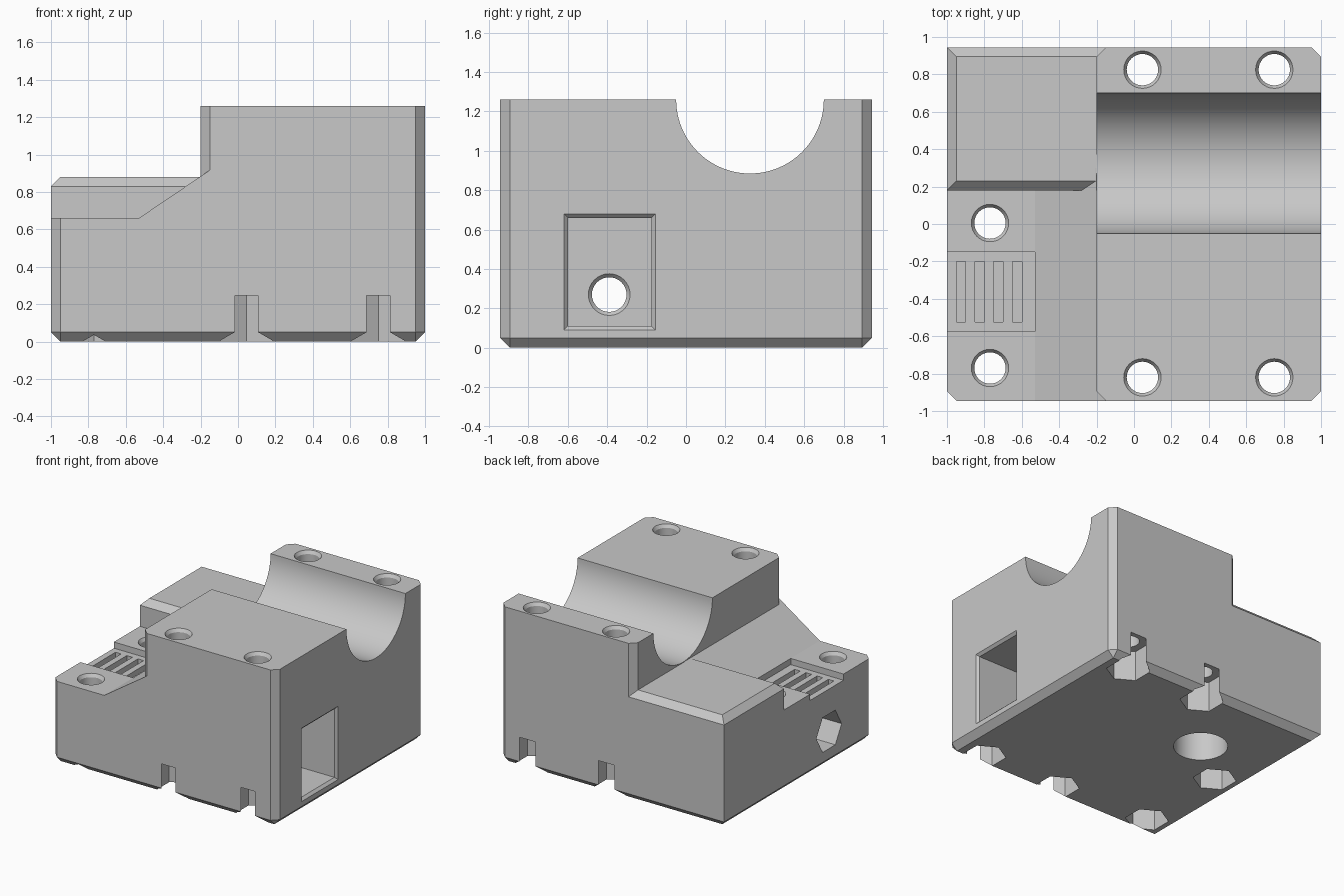
import bpy, bmesh, math

if "Cube" in bpy.data.objects:
    bpy.data.objects.remove(bpy.data.objects["Cube"])

# Single plastic colour
grey = bpy.data.materials.new("light_grey")
grey.use_nodes = True
COLOUR = (0.58, 0.58, 0.58, 1)
grey.diffuse_color = COLOUR
grey.node_tree.nodes["Principled BSDF"].inputs["Base Color"].default_value = COLOUR


def loft(name, rings):
    """Closed solid skinned through rings of equal point count."""
    bm = bmesh.new()
    vs = [[bm.verts.new(p) for p in r] for r in rings]
    n = len(rings[0])
    for a, b in zip(vs, vs[1:]):
        for i in range(n):
            j = (i + 1) % n
            bm.faces.new((a[i], a[j], b[j], b[i]))
    bm.faces.new(vs[0][::-1])
    bm.faces.new(vs[-1])
    bmesh.ops.remove_doubles(bm, verts=bm.verts, dist=1e-5)
    bmesh.ops.recalc_face_normals(bm, faces=bm.faces)
    mesh = bpy.data.meshes.new(name)
    bm.to_mesh(mesh)
    bm.free()
    mesh.materials.append(grey)
    ob = bpy.data.objects.new(name, mesh)
    bpy.context.collection.objects.link(ob)
    return ob


def rect(x0, x1, y0, y1, z):
    return [(x0, y0, z), (x1, y0, z), (x1, y1, z), (x0, y1, z)]


def box(name, x0, x1, y0, y1, z0, z1):
    return loft(name, [rect(x0, x1, y0, y1, z0), rect(x0, x1, y0, y1, z1)])


def rod(name, centre, axis, stations, sides, turn=0.0):
    """Round or polygonal cutter along x or z; stations are (position, radius)."""
    rings = []
    for t, r in stations:
        ring = []
        for i in range(sides):
            a = turn + math.tau * i / sides
            u, v = centre[0] + r * math.cos(a), centre[1] + r * math.sin(a)
            ring.append((t, u, v) if axis == "x" else (u, v, t))
        rings.append(ring)
    return loft(name, rings)


def combine(target, tool, operation):
    mod = target.modifiers.new(tool.name, "BOOLEAN")
    mod.operation, mod.solver, mod.object = operation, "EXACT", tool
    bpy.context.view_layer.objects.active = target
    bpy.ops.object.modifier_apply(modifier=mod.name)
    bpy.data.objects.remove(tool)


X, Y, C, TOP = 1.0, 0.945, 0.05, 1.26
LOW, SHELF = 0.66, 0.88

# Low front deck with a ramp rising into the tall block
profile = [(-1.1, -0.1), (0, -0.1), (0, 0.9), (-0.15, 0.917), (-0.53, LOW), (-1.1, LOW)]
body = loft("mount_body", [[(x, y, z) for x, z in profile] for y in (-1.0, 0.3)])

# Raised rear shelf with chamfered rim
shelf = loft("rear_shelf", [
    rect(-X - C, 0, 0.18, Y + C, -0.1),
    rect(-X - C, 0, 0.18, Y + C, SHELF - 2 * C),
    rect(-X, 0, 0.18, Y, SHELF - C),
    rect(-X + C, 0, 0.18 + C, Y - C, SHELF)])
combine(body, shelf, "UNION")

# Tall block with chamfered inner corners
plan = [(-0.2, -Y + C), (-0.1, -Y - C), (1.1, -Y - C),
        (1.1, Y + C), (-0.1, Y + C), (-0.2, Y - C)]
tall = loft("tall_block", [[(x, y, z) for x, y in plan] for z in (-0.1, TOP)])
combine(body, tall, "UNION")

# Outer envelope: chamfered bottom rim and three chamfered upright corners
outer = [(-X, -Y + C), (-X + C, -Y), (X - C, -Y), (X, -Y + C),
         (X, Y - C), (X - C, Y), (-X, Y)]
foot = [(math.copysign(X - C, x), math.copysign(Y - C, y)) for x, y in outer]
envelope = loft("envelope", [[(x, y, 0) for x, y in foot],
                             [(x, y, C) for x, y in outer],
                             [(x, y, TOP + 0.2) for x, y in outer]])
combine(body, envelope, "INTERSECT")

cutters = []

# Half-round bearing channel through the tall block
cutters.append(rod("channel", (0.325, TOP), "x", [(-0.4, 0.375), (1.1, 0.375)], 96))

# Screw holes with countersinks on top and nut traps underneath
holes = [(0.045, 0.825, TOP), (0.75, 0.825, TOP), (0.045, -0.82, TOP),
         (0.75, -0.82, TOP), (-0.77, 0.005, LOW), (-0.77, -0.77, LOW)]
for x, y, top in holes:
    cutters.append(rod("screw_hole", (x, y), "z",
                       [(-0.1, 0.084), (top - 0.025, 0.084), (top, 0.1), (top + 0.1, 0.1)], 32))
    cutters.append(rod("nut_trap", (x, y), "z", [(-0.1, 0.161), (0.245, 0.161)], 6, math.pi / 2))

# Blind round pocket in the underside
cutters.append(rod("sensor_pocket", (-0.38, 0.31), "z", [(-0.1, 0.2), (0.6, 0.2)], 48))

# Rectangular cavity in the side, with a flared mouth
def side(x, m):
    return [(x, -0.6 - m, 0.11 - m), (x, -0.175 + m, 0.11 - m),
            (x, -0.175 + m, 0.66 + m), (x, -0.6 - m, 0.66 + m)]

cutters.append(loft("side_cavity", [side(-0.2, 0), side(X - 0.02, 0),
                                    side(X, 0.02), side(X + 0.1, 0.02)]))

# Tension screw hole from the cavity to a hexagonal pocket on the other side
cutters.append(rod("tension_hole", (-0.39, 0.27), "x",
                   [(-1.1, 0.088), (-0.22, 0.088), (-0.2, 0.106), (-0.1, 0.106)], 32))
cutters.append(rod("tension_nut", (-0.39, 0.27), "x", [(-1.1, 0.161), (-0.75, 0.161)], 6))

# Belt clamp recess and its four tooth slots
cutters.append(box("belt_recess", -1.1, -0.53, -0.575, -0.15, LOW - 0.05, 0.8))
for i in range(4):
    x = -0.95 + 0.1 * i
    cutters.append(box("belt_slot", x, x + 0.05, -0.525, -0.2, LOW - 0.15, 0.8))

for cutter in cutters:
    combine(body, cutter, "DIFFERENCE")

# Smooth the curved walls, keep the edges crisp
bpy.ops.object.select_all(action="DESELECT")
body.select_set(True)
bpy.context.view_layer.objects.active = body
bpy.ops.object.shade_smooth_by_angle(angle=math.radians(25))
